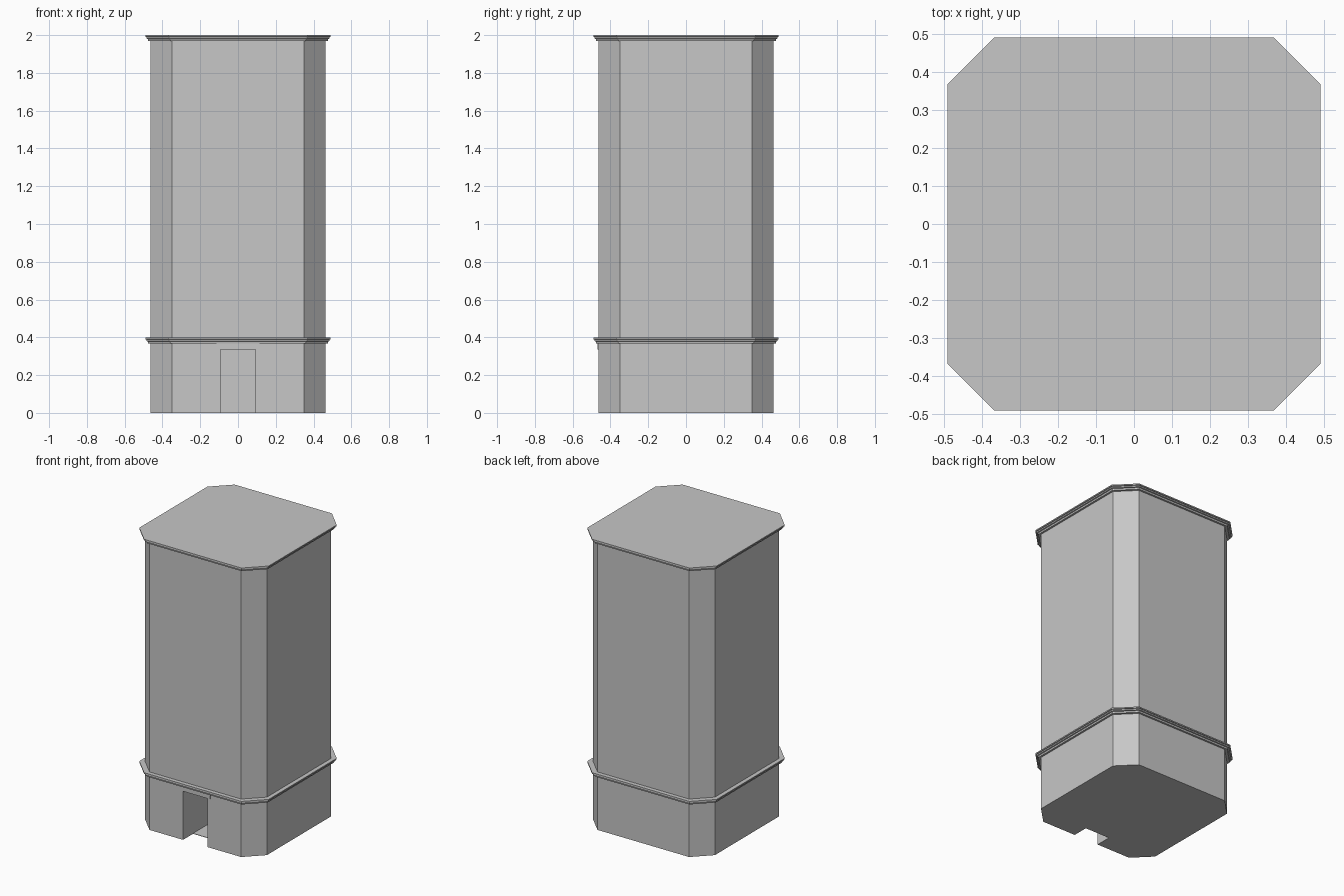
import bpy
import bmesh

cube = bpy.data.objects.get("Cube")
if cube:
    bpy.data.objects.remove(cube, do_unlink=True)

grey = bpy.data.materials.new("light_grey")
grey.use_nodes = True
colour = (0.57, 0.57, 0.57, 1)
grey.diffuse_color = colour
grey.node_tree.nodes["Principled BSDF"].inputs["Base Color"].default_value = colour


def loft(name, rings):
    """Skin a stack of equal point rings and cap both ends."""
    bm = bmesh.new()
    loops = [[bm.verts.new(p) for p in ring] for ring in rings]
    n = len(loops[0])
    for low, high in zip(loops, loops[1:]):
        for i in range(n):
            j = (i + 1) % n
            bm.faces.new((low[i], low[j], high[j], high[i]))
    bm.faces.new(loops[0][::-1])
    bm.faces.new(loops[-1])
    bmesh.ops.recalc_face_normals(bm, faces=bm.faces)
    mesh = bpy.data.meshes.new(name)
    bm.to_mesh(mesh)
    bm.free()
    mesh.materials.append(grey)
    obj = bpy.data.objects.new(name, mesh)
    bpy.context.collection.objects.link(obj)
    return obj


def octagon(half, z):
    """Square ring with chamfered corners."""
    c = half * 0.752
    quarter = [(half, -c), (half, c)]
    points = []
    for turn in range(4):
        points += [(x, y, z) for x, y in quarter]
        quarter = [(-y, x) for x, y in quarter]
    return points


def tower_part(name, profile):
    return loft(name, [octagon(half, z) for half, z in profile])


# Main shaft
BODY = 0.463
shaft = tower_part("tower_shaft", [(BODY, 0), (BODY, 1.985)])

# Entrance: a recessed porch open underneath, then a passage with a floor
side = [(-0.6, -0.1), (-0.355, -0.1), (-0.355, 0.003),
        (-0.1, 0.003), (-0.1, 0.335), (-0.6, 0.335)]
cutter = loft("entrance_cutter", [[(x, y, z) for y, z in side] for x in (-0.093, 0.093)])
cutter.hide_render = True
cut = shaft.modifiers.new("entrance", 'BOOLEAN')
cut.operation = 'DIFFERENCE'
cut.solver = 'EXACT'
cut.object = cutter
bpy.context.view_layer.objects.active = shaft
bpy.ops.object.modifier_apply(modifier=cut.name)
bpy.data.objects.remove(cutter, do_unlink=True)

# Stepped mouldings: one above the ground floor, one as the roof edge
steps = [(BODY - 0.01, -0.03), (0.476, -0.03), (0.478, -0.02),
         (0.485, -0.018), (0.485, -0.01), (0.491, -0.008), (0.491, 0)]
for name, top in (("ground_floor_moulding", 0.398), ("roof_moulding", 2.0)):
    tower_part(name, [(half, top + dz) for half, dz in steps])

# Thin lintel over the entrance
loft("entrance_lintel", [[(-0.115, y, z), (0.115, y, z), (0.115, y, z + 0.035), (-0.115, y, z + 0.035)]
                         for y, z in ((-BODY + 0.002, 0.336), (-BODY - 0.005, 0.336))])
